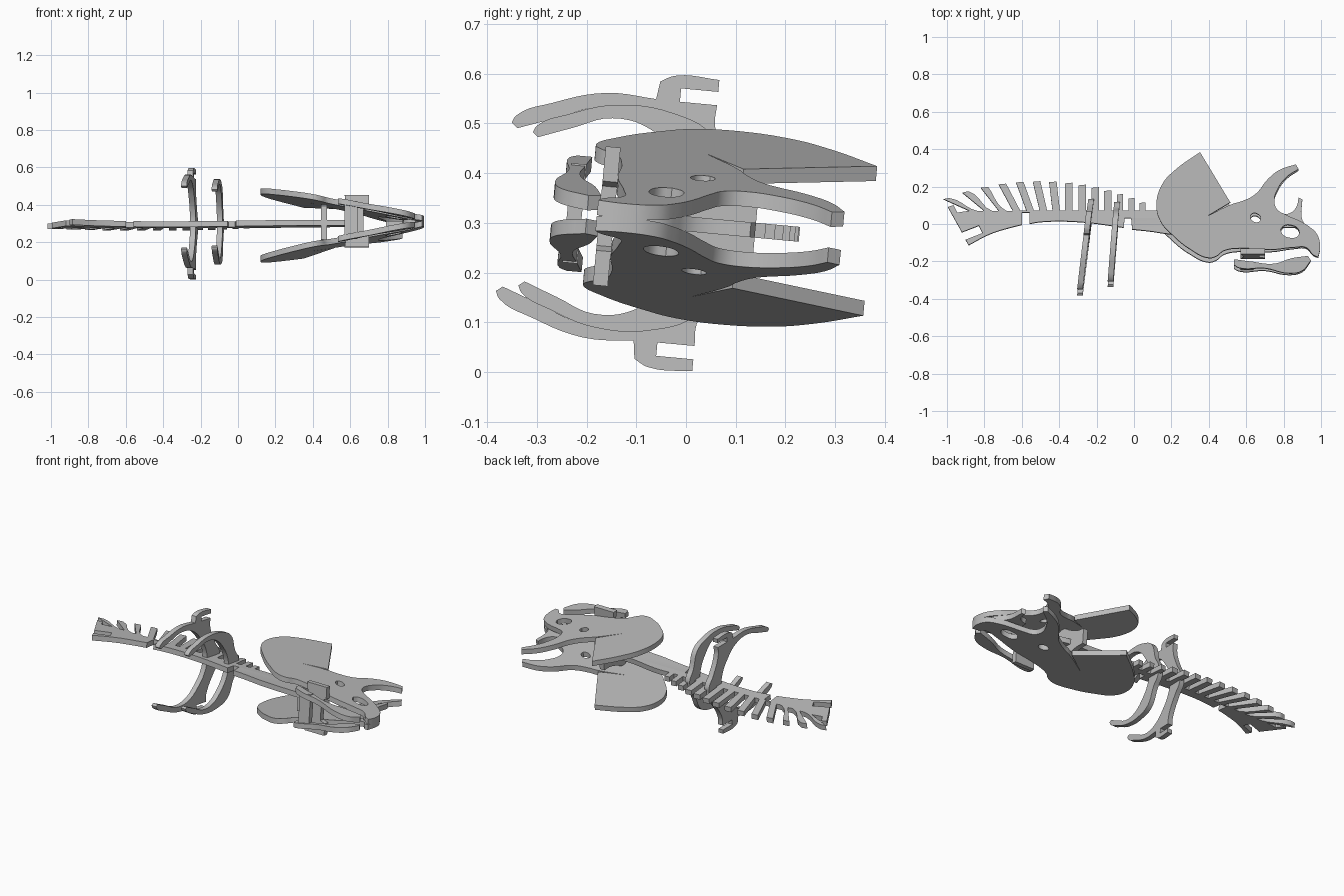
import bpy
import bmesh
import math
from mathutils import Matrix, Vector

cube = bpy.data.objects.get("Cube")
if cube:
    bpy.data.objects.remove(cube, do_unlink=True)

THICK = 0.03
CENTRE = 0.298          # height of the skeleton's plane of symmetry
TILT = Matrix.Translation((0, 0, CENTRE)) @ Matrix.Rotation(-0.093, 4, "X")

grey = bpy.data.materials.new("plain_grey")
grey.use_nodes = True
colour = (0.5, 0.5, 0.5, 1)
grey.diffuse_color = colour
grey.node_tree.nodes["Principled BSDF"].inputs["Base Color"].default_value = colour


def add_spline(curve, points):
    """Closed outline: gentle turns become round, sharp turns stay corners."""
    spline = curve.splines.new("BEZIER")
    spline.bezier_points.add(len(points) - 1)
    spline.use_cyclic_u = True
    spline.resolution_u = 5
    for i, point in enumerate(points):
        here = Vector(point)
        before = here - Vector(points[i - 1])
        after = Vector(points[(i + 1) % len(points)]) - here
        corner = before.angle(after) > math.radians(55)
        knot = spline.bezier_points[i]
        knot.co = (here.x, here.y, 0)
        knot.handle_left_type = knot.handle_right_type = "VECTOR" if corner else "AUTO"


def plate(name, outline, place, holes=()):
    """Cut a flat board from an outline and set it in position with place(u, v, w)."""
    curve = bpy.data.curves.new(name, "CURVE")
    curve.dimensions = "2D"
    curve.fill_mode = "BOTH"
    curve.extrude = THICK / 2
    for points in (outline, *holes):
        add_spline(curve, points)
    pattern = bpy.data.objects.new(name + "_pattern", curve)
    bpy.context.collection.objects.link(pattern)
    graph = bpy.context.evaluated_depsgraph_get()
    mesh = bpy.data.meshes.new_from_object(pattern.evaluated_get(graph))
    bpy.data.objects.remove(pattern, do_unlink=True)

    bm = bmesh.new()
    bm.from_mesh(mesh)
    bmesh.ops.remove_doubles(bm, verts=bm.verts, dist=0.0001)
    for vert in bm.verts:
        vert.co = TILT @ Vector(place(*vert.co))
    bmesh.ops.recalc_face_normals(bm, faces=bm.faces)
    bm.to_mesh(mesh)
    bm.free()
    mesh.materials.clear()
    mesh.materials.append(grey)
    board = bpy.data.objects.new(name, mesh)
    bpy.context.collection.objects.link(board)
    bpy.ops.object.select_all(action="DESELECT")
    board.select_set(True)
    bpy.context.view_layer.objects.active = board
    bpy.ops.object.shade_smooth_by_angle(angle=math.radians(30))
    return board


def ellipse(x, y, rx, ry, lean=0.0, count=8):
    points = []
    for i in range(count):
        angle = math.tau * i / count
        offset = Matrix.Rotation(lean, 2) @ Vector((rx * math.cos(angle), ry * math.sin(angle)))
        points.append((x + offset.x, y + offset.y))
    return points


def flat(u, v, w):
    return (u, v, w)


def splayed(side):
    """Head boards meet at the snout and spread towards the frill."""
    return lambda u, v, w: (u, v, side * (0.203 - 0.19 * u + w))


def across(x, lean):
    return lambda u, v, w: (x + lean * u + w, u, v)


def level(y):
    return lambda u, v, w: (u, y + w, v)


def mirrored(half):
    return half + [(u, -v) for u, v in reversed(half) if v > 0]


# Backbone with a row of upright spines along its upper edge
backbone = [(-.885, -.115), (-.9, -.085), (-.81, -.05), (-.83, -.01), (-.92, -.045), (-.995, .09),
            (-.965, .1), (-.945, .06)]
for i in range(14):
    x = -.93 + .092 * i - .0013 * i * i
    bend = .5 if x < -.5 else .38
    tip = .225 - bend * (x + .5) ** 2
    lean = max(0, -.35 - x) * .12
    half = .02 if x < -.1 else .016
    backbone += [(x - half + lean, .07), (x - half - lean, tip),
                 (x + half - lean, tip + .004), (x + half + lean, .07)]
backbone += [(.15, .07), (.3, .05), (.5, .03), (.62, -.02), (.6, -.07), (.19, -.055), (.085, -.04),
             (-.01, -.03), (-.015, .03), (-.05, .03), (-.055, -.02),
             (-.29, .01), (-.5, .01), (-.56, 0), (-.56, .06), (-.6, .06), (-.6, -.005),
             (-.66, -.02), (-.77, -.055)]
plate("backbone", backbone, flat)

# Rear rib pair with joint hooks, and a plainer front rib pair
rib_root = [(.13, 0), (.13, .03), (.09, .09), (.04, .2)]
hook = [(.04, .243), (-.035, .243), (-.035, .27), (.04, .27), (.04, .294), (-.05, .294),
        (-.078, .28), (-.083, .244)]
rib_arc = [(-.184, .247), (-.29, .217), (-.36, .185), (-.368, .17), (-.355, .16),
           (-.28, .187), (-.19, .217), (-.1, .2), (-.03, .14), (.02, .06), (.03, 0)]
plate("rear_ribs", mirrored(rib_root + hook + rib_arc), across(-.245, .12))
plain_rib = [(u * .88, v * .91) for u, v in rib_root + [(-.05, .24)] + rib_arc]
plate("front_ribs", mirrored(plain_rib), across(-.1, .08))

# Skull sides: frill, brow horn and beak in one board, with eye and nostril holes
skull = [(.12, .09), (.15, .195), (.215, .27), (.353, .372), (.515, .105), (.385, .025), (.53, .098),
         (.57, .11), (.647, .15), (.717, .235), (.78, .285), (.865, .315), (.88, .29),
         (.82, .25), (.77, .185), (.75, .12), (.765, .072), (.81, .045), (.89, .01),
         (.94, -.02), (.98, -.06), (.995, -.13), (.985, -.18), (.96, -.17), (.92, -.13),
         (.86, -.13), (.73, -.145), (.57, -.14), (.48, -.155), (.44, -.185), (.4, -.195),
         (.3, -.15), (.2, -.07), (.14, 0)]
openings = [ellipse(.65, .025, .03, .023, -.5), ellipse(.835, -.045, .052, .034, -.2)]

# Lower jaw boards share the slope of the skull sides
jaw = [(.535, -.2), (.62, -.21), (.75, -.22), (.84, -.19), (.93, -.175), (.945, -.2), (.9, -.255),
       (.83, -.27), (.7, -.245), (.56, -.245), (.535, -.23)]
for name, side in (("left", 1), ("right", -1)):
    plate(name + "_skull", skull, splayed(side), openings)
    plate(name + "_jaw", jaw, splayed(side))

# Nose horn held between the two skull sides
nose = [(.79, -.02), (.8, .05), (.84, .06), (.87, .095), (.88, .14), (.9, .13), (.9, .02),
        (.96, -.06), (.95, -.12), (.9, -.1), (.88, -.02)]
plate("nose_horn", nose, flat)

# Cross links joining the head boards
cheek_half = [(.57, .14), (.7, .14), (.7, .07), (.67, .06)]
cheek_link = cheek_half + [(u, -v) for u, v in reversed(cheek_half)] + [(.58, -.07), (.58, .07)]
plate("cheek_link", cheek_link, level(-.16))
plate("jaw_link", [(.57, .1), (.64, .1), (.64, -.1), (.57, -.1)], level(-.225))
neck_half = [(.14, .014), (.14, .045), (.085, .05), (.03, .07), (-.04, .1), (-.07, .09), (-.07, .014)]
plate("neck_link", neck_half + [(u, -v) for u, v in reversed(neck_half)], across(.46, 0))
